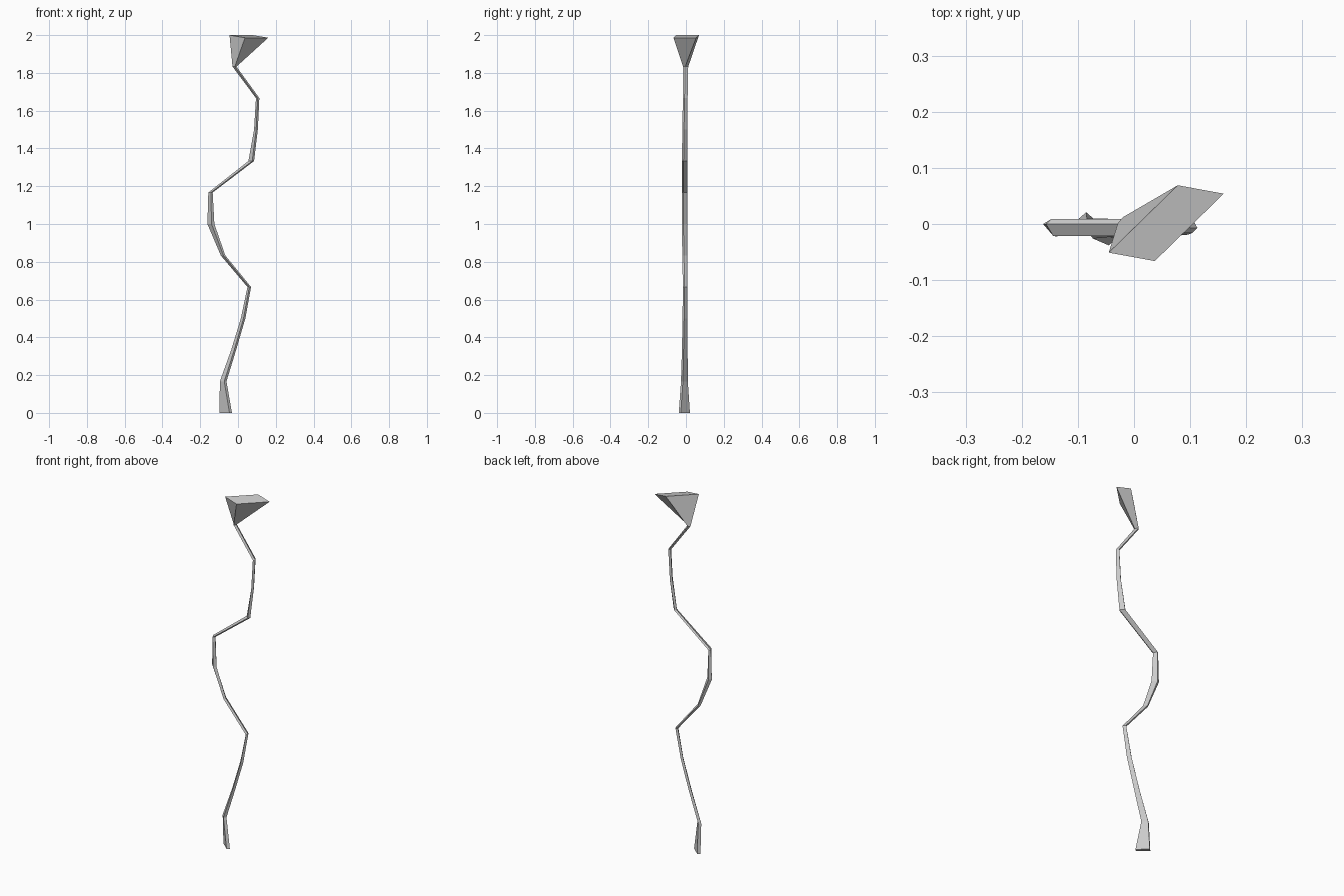
import bpy, bmesh
from mathutils import Vector

# Winding stem: one four-sided section per level (left corner, front edge, back edge)
STEP = 1 / 6
sections = [  # left x, left y, front edge dx, dy, back edge dx, dy
    (-0.098, 0.010, 0.053, -0.048, 0.013, 0.011),
    (-0.096, 0.000, 0.023, -0.026, 0.012, 0.010),
    (-0.036, 0.000, 0.016, -0.021, 0.010, 0.009),
    (0.015, 0.000, 0.014, -0.018, 0.010, 0.009),
    (0.050, 0.000, 0.010, -0.016, 0.009, 0.009),
    (-0.091, 0.000, 0.014, -0.019, 0.010, 0.009),
    (-0.162, 0.000, 0.022, -0.022, 0.015, 0.009),
    (-0.157, 0.000, 0.013, -0.021, 0.010, 0.009),
    (0.055, 0.000, 0.020, -0.021, 0.010, 0.009),
    (0.085, 0.000, 0.011, -0.019, 0.009, 0.009),
    (0.095, 0.000, 0.009, -0.016, 0.009, 0.009),
    (-0.029, 0.001, 0.012, -0.016, 0.009, 0.011),
    (-0.045, -0.051, 0.082, -0.015, 0.123, 0.120),  # flared head
]

bm = bmesh.new()
rings = []
for i, (x, y, fx, fy, bx, by) in enumerate(sections):
    left = Vector((x, y, i * STEP))
    # the head tips slightly towards its front edge
    front = Vector((fx, fy, -0.014 if i == len(sections) - 1 else 0))
    back = Vector((bx, by, 0))
    corners = (left, left + front, left + front + back, left + back)
    rings.append([bm.verts.new(c) for c in corners])

# Sides and end caps
for lower, upper in zip(rings, rings[1:]):
    for k in range(4):
        n = (k + 1) % 4
        bm.faces.new((lower[k], lower[n], upper[n], upper[k]))
bm.faces.new(rings[0][::-1])
bm.faces.new(rings[-1])
bmesh.ops.recalc_face_normals(bm, faces=bm.faces)

mesh = bpy.data.meshes.new("winding_stem")
bm.to_mesh(mesh)
bm.free()
bpy.context.collection.objects.link(bpy.data.objects.new("winding_stem", mesh))
